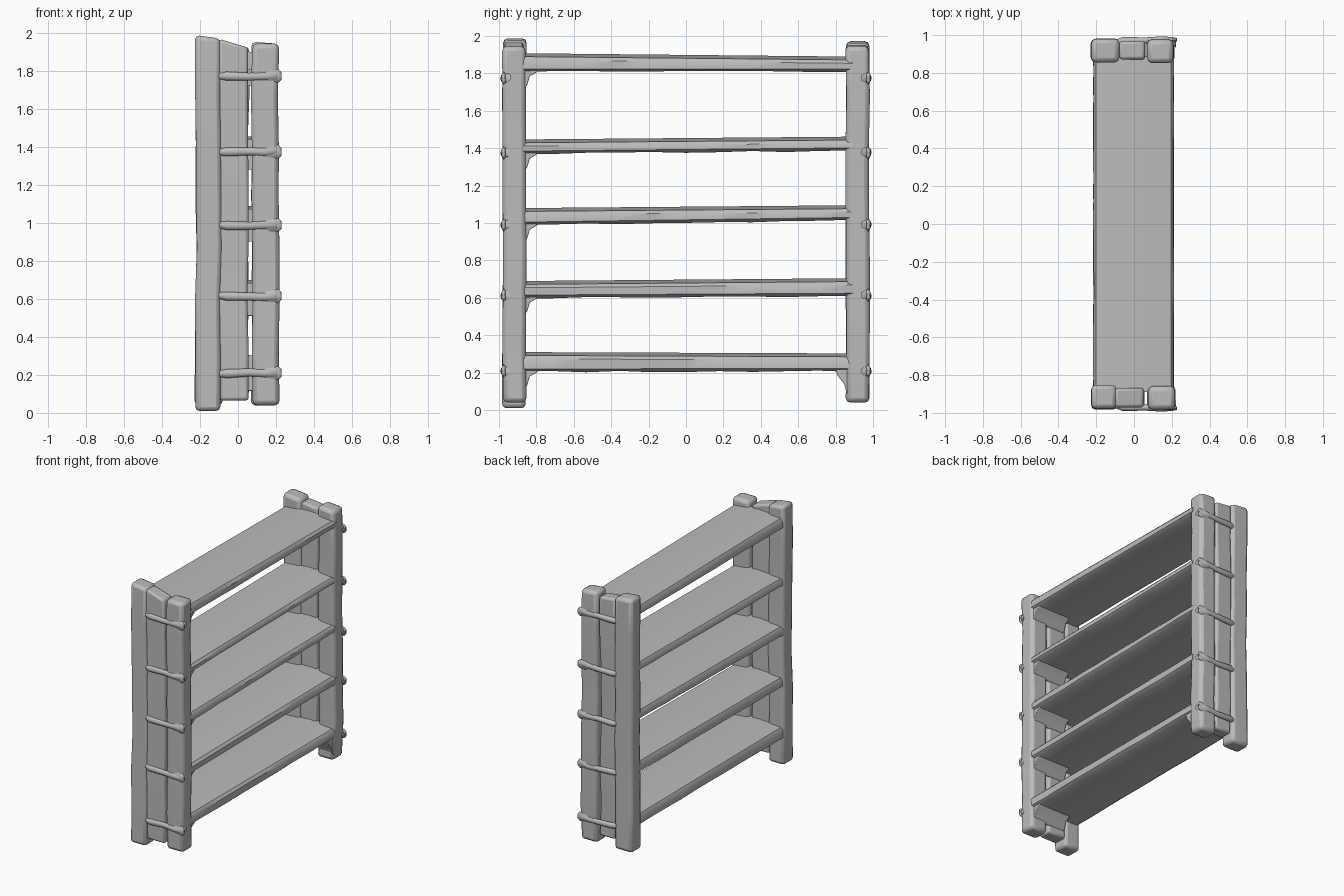
import bpy, bmesh, random
from math import cos, sin, pi

if "Cube" in bpy.data.objects:
    bpy.data.objects.remove(bpy.data.objects["Cube"])
random.seed(4)

grey = bpy.data.materials.new("worn_grey")
grey.use_nodes = True
COLOR = (0.5, 0.5, 0.5, 1)
grey.diffuse_color = COLOR
grey.node_tree.nodes["Principled BSDF"].inputs["Base Color"].default_value = COLOR


def loft(name, rings, bevel=0.0, angle=40):
    """Skin a list of matching cross-sections and cap the ends."""
    bm = bmesh.new()
    loops = [[bm.verts.new(p) for p in ring] for ring in rings]
    n = len(loops[0])
    for a, b in zip(loops, loops[1:]):
        for i in range(n):
            j = (i + 1) % n
            bm.faces.new((a[i], a[j], b[j], b[i]))
    bm.faces.new(loops[0])
    bm.faces.new(loops[-1])
    bmesh.ops.recalc_face_normals(bm, faces=bm.faces)
    mesh = bpy.data.meshes.new(name)
    bm.to_mesh(mesh)
    bm.free()
    mesh.materials.append(grey)
    ob = bpy.data.objects.new(name, mesh)
    bpy.context.collection.objects.link(ob)
    if bevel:
        mod = ob.modifiers.new("worn_edges", "BEVEL")
        mod.width, mod.segments = bevel, 2
        mod.limit_method, mod.angle_limit = "ANGLE", 0.8
    bpy.ops.object.select_all(action="DESELECT")
    bpy.context.view_layer.objects.active = ob
    ob.select_set(True)
    bpy.ops.object.shade_smooth_by_angle(angle=angle * pi / 180)
    return ob


def wob(a):
    return random.uniform(-a, a)


def upright(name, x0, x1, y0, y1, bottom, tops, bevel=0.022, wobble=0.006):
    """Rough hewn vertical plank; tops holds the heights at x0 and x1."""
    rings, steps = [], 7
    for i in range(steps + 1):
        t = i / steps
        ring = []
        dx, dy = wob(wobble), wob(wobble * 0.6)
        for x, y, top in ((x0, y0, tops[0]), (x1, y0, tops[1]),
                          (x1, y1, tops[1]), (x0, y1, tops[0])):
            ring.append((x + dx, y + dy, bottom + t * (top - bottom)))
        rings.append(ring)
    return loft(name, rings, bevel)


# End panels: two posts with two slimmer planks between them
upright("front_right_post", -0.222, -0.09, -0.98, -0.855, 0.01, (1.99, 1.972))
upright("front_wide_plank", -0.10, 0.052, -0.968, -0.865, 0.065, (1.97, 1.925), 0.015)
upright("front_left_post", 0.072, 0.214, -0.98, -0.855, 0.04, (1.945, 1.945), 0.025)
upright("back_right_post", -0.224, -0.075, 0.855, 0.98, 0.04, (1.975, 1.96), 0.025)
upright("back_wide_plank", -0.08, 0.055, 0.868, 0.965, 0.10, (1.94, 1.925), 0.015)
upright("back_left_post", 0.072, 0.21, 0.855, 0.98, 0.04, (1.955, 1.945), 0.025)

# Binding straps across the outer faces, wrapping the left side
STRAPS = (0.21, 0.615, 0.99, 1.375, 1.775)
for side, end in ((-1, "front"), (1, "back")):
    for k, z in enumerate(STRAPS):
        rings = []
        path = ((-0.12, 0.958, 0.5), (-0.06, 0.972, 0.9), (0.06, 0.972, 0.8),
                (0.14, 0.975, 0.9), (0.205, 0.97, 1), (0.222, 0.95, 0.8))
        for x, y, s in path:
            dz = wob(0.005)
            rings.append([(x, side * (y + 0.02 * s * cos(a)),
                           z + dz + 0.026 * s * sin(a))
                          for a in [i * pi / 4 for i in range(8)]])
        loft(f"{end}_strap_{k + 1}", rings, angle=60)
        # knob where the strap turns round the post
        rings = [[(x, side * (0.975 + 0.013 * s * cos(a)), z + 0.035 * s * sin(a))
                  for a in [i * pi / 4 for i in range(8)]]
                 for x, s in ((0.13, 0.6), (0.17, 1), (0.215, 1), (0.228, 0.6))]
        loft(f"{end}_strap_knob_{k + 1}", rings, angle=60)

# Shelves: crowned boards (bottom, top at the front end; bottom, top at the back)
SHELVES = ((0.205, 0.31, 0.208, 0.303), (0.60, 0.69, 0.61, 0.705),
           (0.99, 1.08, 1.015, 1.095), (1.37, 1.447, 1.387, 1.462),
           (1.81, 1.908, 1.81, 1.89))
for k, (b0, t0, b1, t1) in enumerate(SHELVES):
    rings, steps = [], 10
    for i in range(steps + 1):
        t = i / steps
        y = -0.89 + 1.78 * t
        b, top = b0 + t * (b1 - b0), t0 + t * (t1 - t0)
        w, d = wob(0.003), wob(0.004)
        rings.append([(-0.215 + w, y, b + 0.015), (-0.19, y, b + d),
                      (0.185, y, b + d), (0.21 + w, y, b + 0.015),
                      (0.21 + w, y, top - 0.036), (0.195, y, top - 0.018),
                      (0, y, top), (-0.20, y, top - 0.012),
                      (-0.215 + w, y, top - 0.036)])
    loft(f"shelf_{k + 1}", rings)
    # Curved bracket filling the corner below the front end of the shelf
    rings = [[(x, -0.87, b0 + 0.02), (x, -0.79, b0 + 0.02), (x, -0.80, b0 - 0.005),
              (x, -0.835, b0 - 0.025), (x, -0.85, b0 - 0.075), (x, -0.87, b0 - 0.09)]
             for x in (-0.08, 0.195)]
    loft(f"front_bracket_{k + 1}", rings, 0.004, 60)

# Bracket at the back foot
rings = [[(x, 0.87, 0.22), (x, 0.80, 0.22), (x, 0.81, 0.185),
          (x, 0.845, 0.14), (x, 0.87, 0.05)] for x in (0.08, 0.20)]
loft("back_foot_bracket", rings, 0.004, 60)
